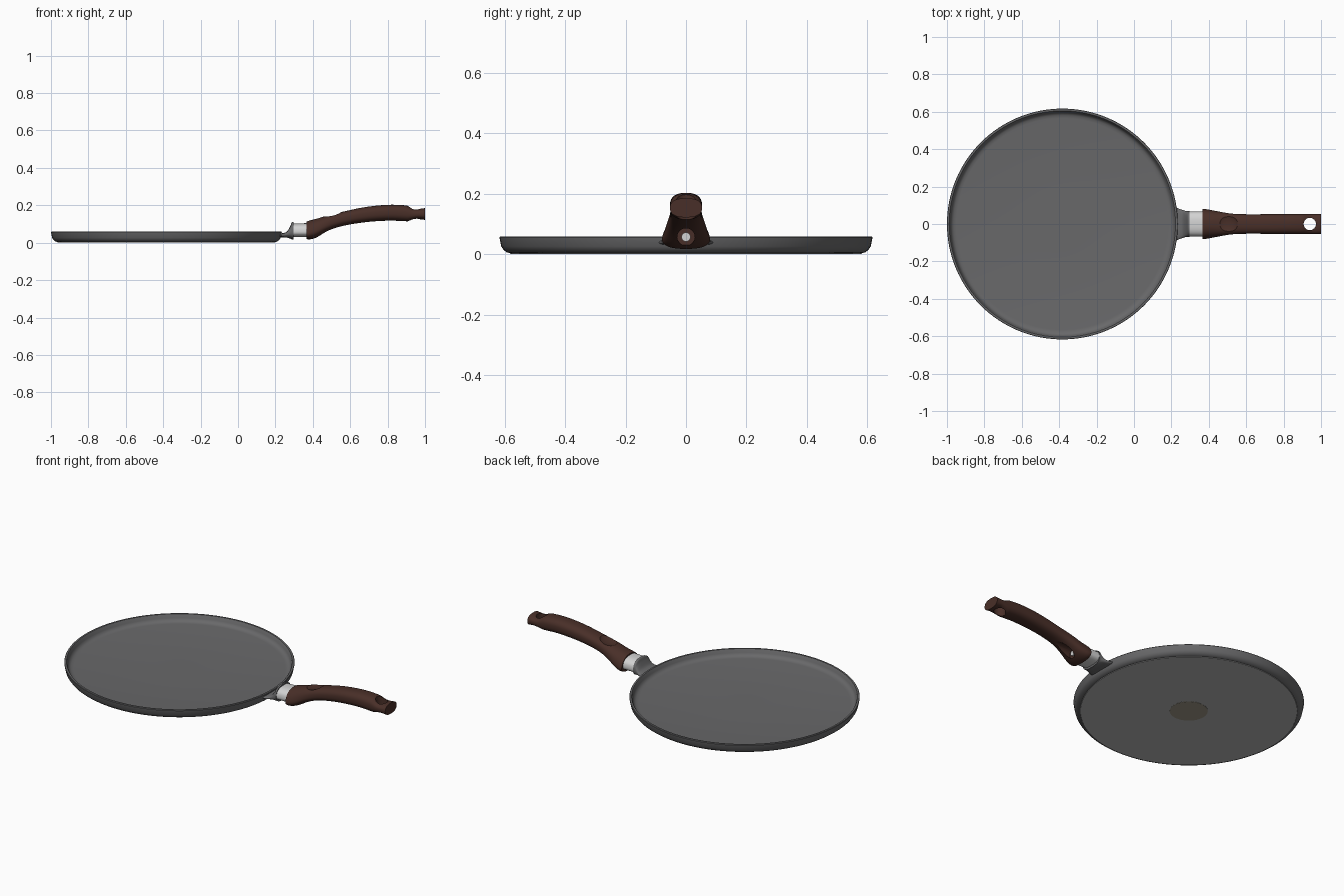
import bpy, bmesh, math

if "Cube" in bpy.data.objects:
    bpy.data.objects.remove(bpy.data.objects["Cube"])


def material(name, rgb):
    m = bpy.data.materials.new(name)
    m.diffuse_color = (*rgb, 1)
    m.use_nodes = True
    m.node_tree.nodes["Principled BSDF"].inputs["Base Color"].default_value = m.diffuse_color
    return m


GREY = material("pan grey", (0.14, 0.14, 0.144))
BASE = material("base light grey", (0.47, 0.47, 0.47))
BROWN = material("handle brown", (0.066, 0.028, 0.021))
STEEL = material("steel", (0.65, 0.65, 0.65))
PLATE = material("base plate bronze", (0.35, 0.32, 0.25))
PAN_X = -0.383


def finish(bm, name, mat, angle=35):
    bmesh.ops.recalc_face_normals(bm, faces=bm.faces)
    me = bpy.data.meshes.new(name)
    bm.to_mesh(me)
    bm.free()
    ob = bpy.data.objects.new(name, me)
    bpy.context.collection.objects.link(ob)
    me.materials.append(mat)
    smooth(ob, angle)
    return ob


def smooth(ob, angle):
    bpy.ops.object.select_all(action='DESELECT')
    ob.select_set(True)
    bpy.context.view_layer.objects.active = ob
    bpy.ops.object.shade_smooth_by_angle(angle=math.radians(angle))


def skin(bm, rings):
    for a, b in zip(rings, rings[1:]):
        n = len(a)
        for i in range(n):
            j = (i + 1) % n
            bm.faces.new((a[i], a[j], b[j], b[i]))
    bm.faces.new(rings[0])
    bm.faces.new(rings[-1])


def lathe(name, profile, mat, n=128):
    """Turn an (r, z) profile around the pan axis."""
    bm = bmesh.new()
    rings = [[bm.verts.new((PAN_X + r * math.cos(2 * math.pi * i / n),
                            r * math.sin(2 * math.pi * i / n), z))
              for i in range(n)] for r, z in profile]
    skin(bm, rings)
    return finish(bm, name, mat)


def refine(rows, steps):
    """Catmull-Rom interpolation between section rows."""
    out = []
    for k in range(len(rows) - 1):
        p = [rows[max(0, min(len(rows) - 1, k + d))] for d in (-1, 0, 1, 2)]
        for s in range(steps):
            t = s / steps
            out.append([0.5 * (2 * b + (c - a) * t + (2 * a - 5 * b + 4 * c - d) * t * t
                               + (3 * b - a - 3 * c + d) * t ** 3) for a, b, c, d in zip(*p)])
    return out + [list(rows[-1])]


def loft(name, rows, mat, power=2.6, n=48, steps=4):
    """Sections along x: (x, z low, z high, half width, narrowing at the top)."""
    bm = bmesh.new()
    rings = []
    for x, lo, hi, w, taper in refine(rows, steps):
        ring = []
        for i in range(n):
            a = 2 * math.pi * i / n
            c, s = math.cos(a), math.sin(a)
            u = math.copysign(abs(c) ** (2 / power), c)
            v = math.copysign(abs(s) ** (2 / power), s)
            ring.append(bm.verts.new((x, w * u * (1 - taper * (v + 1) / 2),
                                      (lo + hi) / 2 + v * (hi - lo) / 2)))
        rings.append(ring)
    skin(bm, rings)
    return finish(bm, name, mat)


def cut(target, cutter):
    cutter.hide_render = True
    cutter.data.materials.append(BROWN)
    bpy.context.view_layer.objects.active = target
    mod = target.modifiers.new("cut", 'BOOLEAN')
    mod.operation = 'DIFFERENCE'
    mod.solver = 'EXACT'
    mod.object = cutter
    bpy.ops.object.modifier_apply(modifier=mod.name)
    bpy.data.objects.remove(cutter)


# Shallow pan body with raised rim
lathe("pan", [(0.1, 0.003), (0.580, 0.003), (0.592, 0.006), (0.603, 0.014), (0.611, 0.026),
              (0.617, 0.056), (0.615, 0.059), (0.605, 0.059), (0.602, 0.055), (0.598, 0.038),
              (0.591, 0.027), (0.581, 0.021), (0.566, 0.019), (0.1, 0.019)], GREY)

# Bare metal disc covering the flat underside, with a small round plate in the middle
lathe("base_disc", [(0.582, 0.0045), (0.580, 0.001)], BASE)
lathe("base_plate", [(0.102, 0.003), (0.102, 0.0)], PLATE, 64)

# Flared bracket joining the pan to the handle
loft("bracket", [(0.219, 0.029, 0.050, 0.091, 0), (0.238, 0.028, 0.051, 0.083, 0),
                 (0.262, 0.027, 0.060, 0.074, 0), (0.280, 0.021, 0.090, 0.073, 0.1),
                 (0.288, 0.018, 0.110, 0.074, 0.15), (0.298, 0.018, 0.110, 0.074, 0.15)], GREY)

# Steel collar
loft("collar", [(0.290, 0.030, 0.102, 0.071, 0.15), (0.385, 0.030, 0.105, 0.072, 0.15)],
     STEEL, steps=1)

# Curved handle
handle = loft("handle", [
    (0.365, 0.020, 0.112, 0.094, 0.38), (0.385, 0.018, 0.119, 0.093, 0.38),
    (0.42, 0.028, 0.128, 0.084, 0.32), (0.47, 0.056, 0.143, 0.069, 0.18),
    (0.52, 0.078, 0.156, 0.058, 0.08), (0.58, 0.094, 0.170, 0.053, 0.02),
    (0.66, 0.107, 0.187, 0.052, 0), (0.74, 0.115, 0.198, 0.053, 0),
    (0.82, 0.118, 0.203, 0.053, 0), (0.89, 0.115, 0.200, 0.053, 0),
    (0.912, 0.115, 0.195, 0.053, 0), (0.935, 0.121, 0.184, 0.053, 0),
    (0.96, 0.126, 0.180, 0.053, 0), (0.985, 0.124, 0.183, 0.053, 0),
    (1.0, 0.122, 0.185, 0.053, 0)], BROWN, power=2.5)

# Hanging hole
bpy.ops.mesh.primitive_cylinder_add(vertices=40, radius=0.033, depth=0.3, location=(0.94, 0, 0.15))
cut(handle, bpy.context.object)

# Thumb dimple
bpy.ops.mesh.primitive_uv_sphere_add(segments=48, ring_count=24, radius=1, location=(0.503, 0, 0.163),
                                     rotation=(0, math.radians(-14), 0))
dimple = bpy.context.object
dimple.scale = (0.056, 0.064, 0.024)
cut(handle, dimple)

# Screw channel under the handle, open towards the rear
bpy.ops.mesh.primitive_cylinder_add(vertices=40, radius=0.029, depth=0.2, location=(0.525, 0, 0.057),
                                    rotation=(0, math.pi / 2, 0))
cut(handle, bpy.context.object)
smooth(handle, 35)

# Screw head in the channel
bpy.ops.mesh.primitive_cylinder_add(vertices=32, radius=0.015, depth=0.014, location=(0.425, 0, 0.057),
                                    rotation=(0, math.pi / 2, 0))
screw = bpy.context.object
screw.name = "screw"
screw.data.materials.append(STEEL)
smooth(screw, 35)
